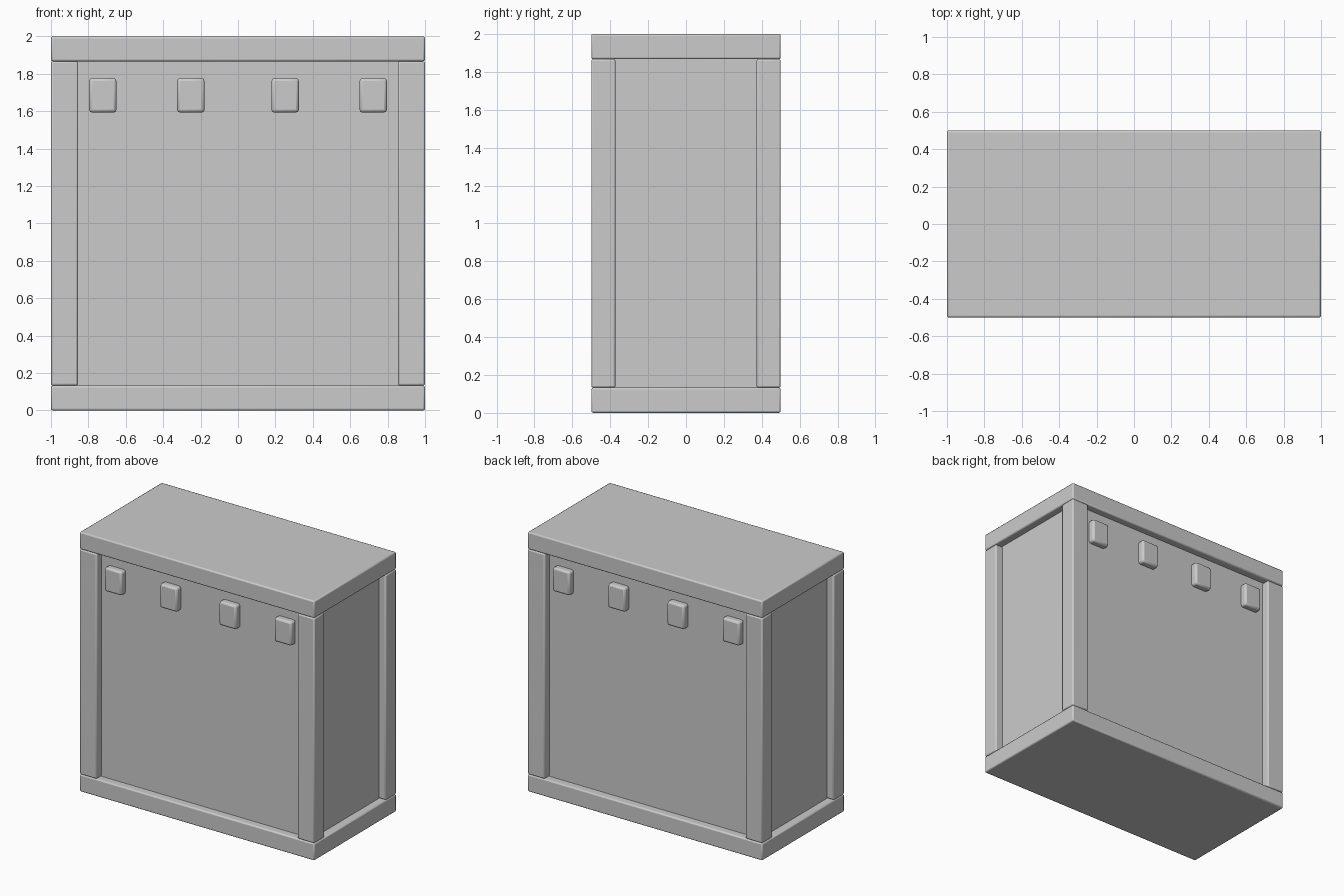
import bpy

cube = bpy.data.objects.get("Cube")
if cube:
    bpy.data.objects.remove(cube, do_unlink=True)

grey = bpy.data.materials.new("plain grey")
grey.use_nodes = True
COLOUR = (0.6, 0.6, 0.6, 1)
grey.diffuse_color = COLOUR
grey.node_tree.nodes["Principled BSDF"].inputs["Base Color"].default_value = COLOUR


def box(name, low, high, bevel=0.01):
    """Rounded-edge box between two opposite corners."""
    centre = [(a + b) / 2 for a, b in zip(low, high)]
    bpy.ops.mesh.primitive_cube_add(size=1, location=centre)
    ob = bpy.context.object
    ob.name = name
    ob.scale = [abs(b - a) for a, b in zip(low, high)]
    bpy.ops.object.transform_apply(location=False, rotation=False, scale=True)
    ob.data.materials.append(grey)
    if bevel:
        mod = ob.modifiers.new("soft edges", "BEVEL")
        mod.width = bevel
        mod.segments = 2
    bpy.ops.object.shade_smooth_by_angle()
    return ob


# Base and lid slabs
box("base", (-1, -0.5, 0), (1, 0.5, 0.133))
box("lid", (-1, -0.5, 1.867), (1, 0.5, 2))

# Recessed body panels
box("body", (-0.94, -0.44, 0.12), (0.94, 0.44, 1.88), 0)

# Corner posts
for sx, side in ((1, "left"), (-1, "right")):
    for sy, end in ((-1, "front"), (1, "back")):
        box(f"{end}_{side}_post", (min(sx, sx * 0.855), min(sy * 0.5, sy * 0.372), 0.133),
            (max(sx, sx * 0.855), max(sy * 0.5, sy * 0.372), 1.867))

# Row of small blocks on the front and back panels
for sy, end in ((-1, "front"), (1, "back")):
    for i, x in enumerate((-0.723, -0.252, 0.252, 0.723)):
        ys = sorted((sy * 0.42, sy * 0.49))
        box(f"{end}_block_{i + 1}", (x - 0.073, ys[0], 1.593), (x + 0.073, ys[1], 1.777), 0.015)
